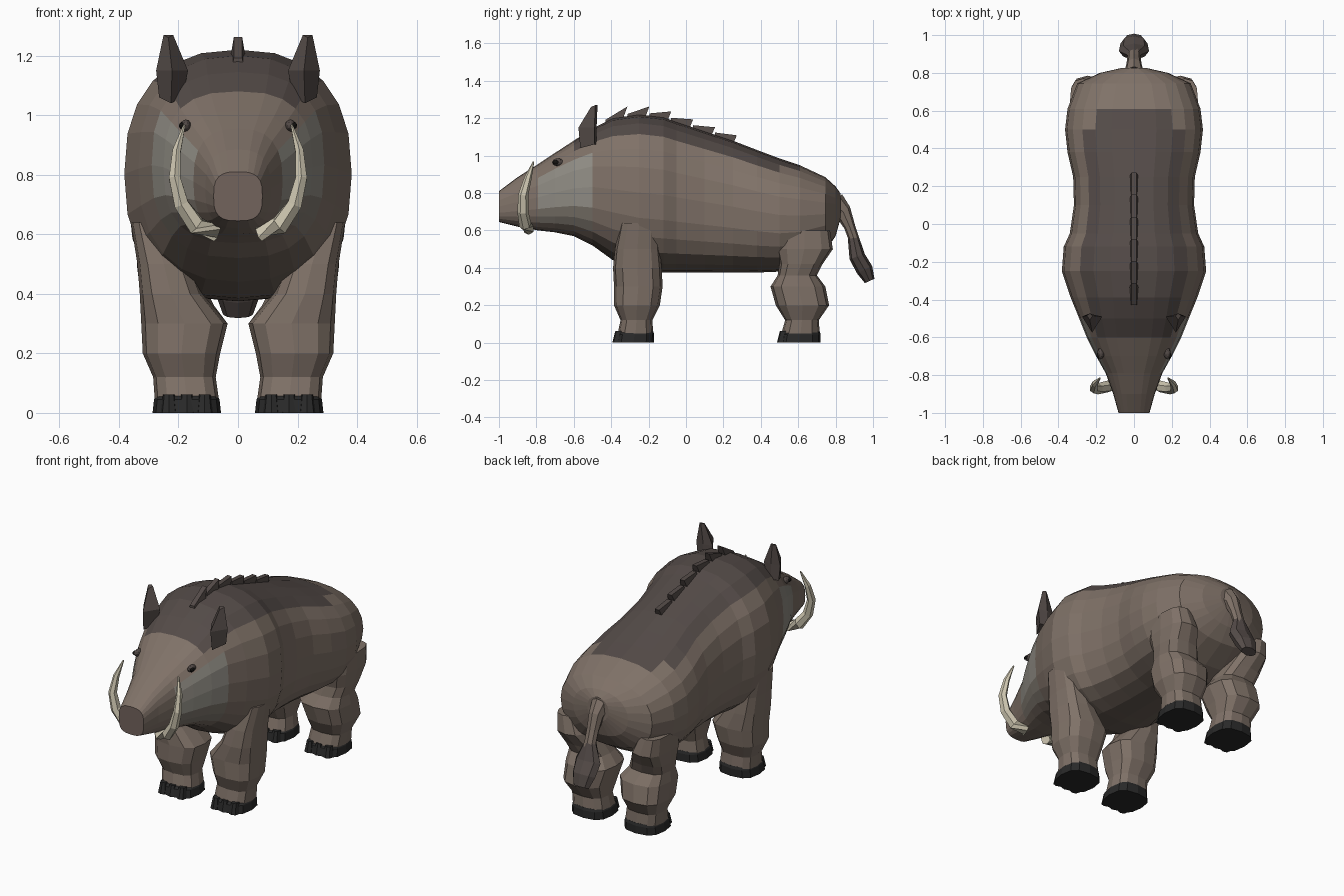
import bpy, bmesh, math
from mathutils import Vector

if "Cube" in bpy.data.objects:
    bpy.data.objects.remove(bpy.data.objects["Cube"])


def material(name, rgb):
    m = bpy.data.materials.new(name)
    m.diffuse_color = (*rgb, 1)
    m.use_nodes = True
    m.node_tree.nodes["Principled BSDF"].inputs["Base Color"].default_value = m.diffuse_color
    return m


BROWN = material("brown hide", (0.215, 0.168, 0.138))
DARK = material("dark back", (0.088, 0.070, 0.064))
GREY = material("grey cheek", (0.29, 0.275, 0.24))
GREYBROWN = material("grey brown jaw", (0.215, 0.19, 0.16))
BELLY = material("belly brown", (0.14, 0.11, 0.09))
NOSE = material("nose", (0.17, 0.125, 0.108))
IVORY = material("ivory", (0.62, 0.57, 0.44))
HOOF = material("hoof", (0.022, 0.022, 0.022))
BLACK = material("eye black", (0.008, 0.007, 0.006))


def spow(v, p):
    return math.copysign(abs(v) ** p, v)


def oval(n, power):
    """Unit superellipse, starting at the top and running clockwise."""
    return [(spow(math.sin(2 * math.pi * k / n), 2 / power),
             spow(math.cos(2 * math.pi * k / n), 2 / power)) for k in range(n)]


def loft(name, rings, mats, rule=None):
    """Skin a list of equal rings; rule(ring, side) picks the material slot."""
    bm = bmesh.new()
    vs = [[bm.verts.new(p) for p in r] for r in rings]
    n = len(rings[0])
    for i in range(len(vs) - 1):
        for k in range(n):
            j = (k + 1) % n
            f = bm.faces.new((vs[i][k], vs[i][j], vs[i + 1][j], vs[i + 1][k]))
            f.material_index = rule(i, k) if rule else 0
    for i, r in ((-1, vs[0]), (len(vs) - 1, vs[-1])):
        f = bm.faces.new(r)
        f.material_index = rule(i, 0) if rule else 0
    bmesh.ops.recalc_face_normals(bm, faces=bm.faces)
    me = bpy.data.meshes.new(name)
    bm.to_mesh(me)
    bm.free()
    for m in mats:
        me.materials.append(m)
    ob = bpy.data.objects.new(name, me)
    bpy.context.collection.objects.link(ob)
    return ob


def tube(name, path, mats, n=6):
    """Loft along a path of (point, half width, half depth)."""
    rings = []
    for i, (p, w, d) in enumerate(path):
        a = Vector(path[max(i - 1, 0)][0])
        b = Vector(path[min(i + 1, len(path) - 1)][0])
        t = (b - a).normalized()
        ref = Vector((1, 0, 0)) if abs(t.x) < 0.9 else Vector((0, 1, 0))
        u = (ref - t * ref.dot(t)).normalized()
        v = t.cross(u)
        rings.append([Vector(p) + u * w * c + v * d * s for c, s in oval(n, 2)])
    return loft(name, rings, mats)


# Body: y, top, bottom, half width, section power
stations = [
    (-1.00, .81, .645, .082, 3.0), (-.90, .885, .62, .11, 2.7),
    (-.79, .955, .60, .15, 2.6), (-.70, 1.015, .59, .20, 2.7),
    (-.60, 1.08, .57, .25, 2.7), (-.50, 1.145, .52, .29, 2.6),
    (-.39, 1.20, .44, .335, 2.4), (-.25, 1.22, .385, .382, 2.4),
    (-.12, 1.205, .375, .372, 2.4), (-.05, 1.18, .375, .34, 2.4),
    (.10, 1.13, .375, .318, 2.4), (.25, 1.08, .375, .322, 2.4),
    (.38, 1.03, .375, .352, 2.4), (.50, .985, .38, .365, 2.4),
    (.61, .948, .41, .352, 2.4), (.745, .885, .49, .30, 2.3),
    (.80, .835, .57, .18, 2.2), (.825, .80, .66, .07, 2.0)]
SIDES = 24
body_rings = []
for y, top, bot, w, p in stations:
    mid, half = (top + bot) / 2, (top - bot) / 2
    body_rings.append([(w * c, y, mid + half * s) for c, s in oval(SIDES, p)])


def body_colour(i, k):
    if i == -1:
        return 5
    side = min(k, SIDES - 1 - k)      # 0 along the spine, 11 under the belly
    y0 = stations[i][0]
    if (-.61 < y0 < .49 and side < 3) or (.49 < y0 < .6 and side < 2):
        return 1
    if -.8 < y0 < -.55 and 4 <= side < 9:
        return 2 if side < 7 else 3
    if -.55 < y0 < .49 and side >= 9:
        return 4
    return 0


loft("body", body_rings, [BROWN, DARK, GREY, GREYBROWN, BELLY, NOSE], body_colour)


# Legs and hooves: z, inner x, outer x, front y, back y
front_leg = [(.64, .22, .36, -.35, -.15), (.50, .16, .338, -.38, -.14),
             (.40, .12, .33, -.39, -.13), (.30, .035, .325, -.385, -.125),
             (.20, .06, .32, -.385, -.14), (.12, .075, .285, -.35, -.18),
             (.05, .065, .28, -.365, -.175)]
hind_leg = [(.60, .20, .34, .50, .77), (.50, .15, .34, .48, .785),
            (.42, .11, .33, .50, .73), (.36, .08, .315, .49, .70),
            (.30, .035, .32, .452, .745), (.20, .06, .32, .48, .765),
            (.12, .075, .285, .53, .71), (.05, .065, .28, .51, .715)]


def leg_rings(rows, side, n, power=2.8):
    return [[(side * ((a + b) / 2 + (b - a) / 2 * c), (f + r) / 2 + (r - f) / 2 * s, z)
             for c, s in oval(n, power)] for z, a, b, f, r in rows]


for side, tag in ((1, "left"), (-1, "right")):
    for part, rows, y0, y1 in (("front", front_leg, -.39, -.17), ("hind", hind_leg, .49, .72)):
        loft(f"{part}_leg_{tag}", leg_rings(rows, side, 12), [BROWN])
        hoof = [(.06, .07, .275, y0 + .03, y1 - .005), (.045, .062, .282, y0 + .01, y1),
                (0, .057, .287, y0, y1)]
        loft(f"{part}_hoof_{tag}", leg_rings(hoof, side, 12), [HOOF])
        # Rounded toes along the front of the hoof
        for t in (-1, 0, 1):
            x = .172 + t * .06
            toe = [(.062, x - .02, x + .02, y0 + .012, y0 + .06),
                   (0, x - .028, x + .028, y0 - .004, y0 + .06)]
            loft(f"{part}_toe_{tag}", leg_rings(toe, side, 8), [HOOF])

    # Tusk curling out and up
    tusk = [((.07, -.84, .605), .03, .03), ((.14, -.86, .63), .033, .033),
            ((.19, -.872, .70), .028, .03), ((.213, -.87, .79), .022, .027),
            ((.206, -.845, .88), .016, .02), ((.18, -.815, .968), .004, .004)]
    tube(f"tusk_{tag}", [((side * p[0], p[1], p[2]), w, d) for p, w, d in tusk], [IVORY])

    # Ear: a leaf shape tapering to a blunt upright tip
    def ear_ring(x0, x1, yf, yb, zf, zb):
        m = (x0 + x1) / 2
        return [(side * x, y, z) for x, y, z in
                ((x0, yb, zb), (m, yf, zf), (x1, yb, zb), (m, yb + .012, zb))]
    loft(f"ear_{tag}", [ear_ring(.185, .265, -.565, -.49, 1.04, 1.06),
                        ear_ring(.168, .275, -.575, -.49, 1.15, 1.15),
                        ear_ring(.218, .25, -.508, -.485, 1.26, 1.27)], [DARK])

    # Eye with a dark lid behind it
    for name, mat, r, off in (("eyelid", DARK, .026, 0), ("eye", BLACK, .015, .012)):
        bpy.ops.mesh.primitive_ico_sphere_add(
            subdivisions=2, radius=r,
            location=(side * (.176 + off), -.685 - off, .965))
        ob = bpy.context.object
        ob.name = f"{name}_{tag}"
        ob.scale = (.7, 1.2, .8)
        ob.data.materials.append(mat)

# Tail and its tuft
tube("tail", [((0, .79, .74), .055, .07), ((0, .84, .70), .042, .045),
              ((0, .875, .62), .036, .03), ((0, .91, .52), .035, .028)], [BROWN], 8)
tube("tail_tuft", [((0, .895, .56), .035, .03), ((0, .915, .46), .08, .043),
                   ((0, .955, .39), .072, .045), ((0, .982, .33), .05, .028)], [DARK], 8)


def back_height(y):
    for a, b in zip(stations, stations[1:]):
        if a[0] <= y <= b[0]:
            return a[1] + (b[1] - a[1]) * (y - a[0]) / (b[0] - a[0])


# Mane: a row of backward-leaning wedges along the spine
for i in range(6):
    y0, y1 = -.43 + i * .117, -.43 + (i + 1) * .117
    h = .052 - .003 * i
    z0, z1 = back_height(y0), back_height(y1)
    loft("mane_tuft", [
        [(-.022, y0, z0 - .03), (.022, y0, z0 - .03), (.014, y0, z0 + .012), (-.014, y0, z0 + .012)],
        [(-.027, y1 - .03, z1 - .03), (.027, y1 - .03, z1 - .03),
         (.014, y1, z1 + h), (-.014, y1, z1 + h)]], [DARK])
